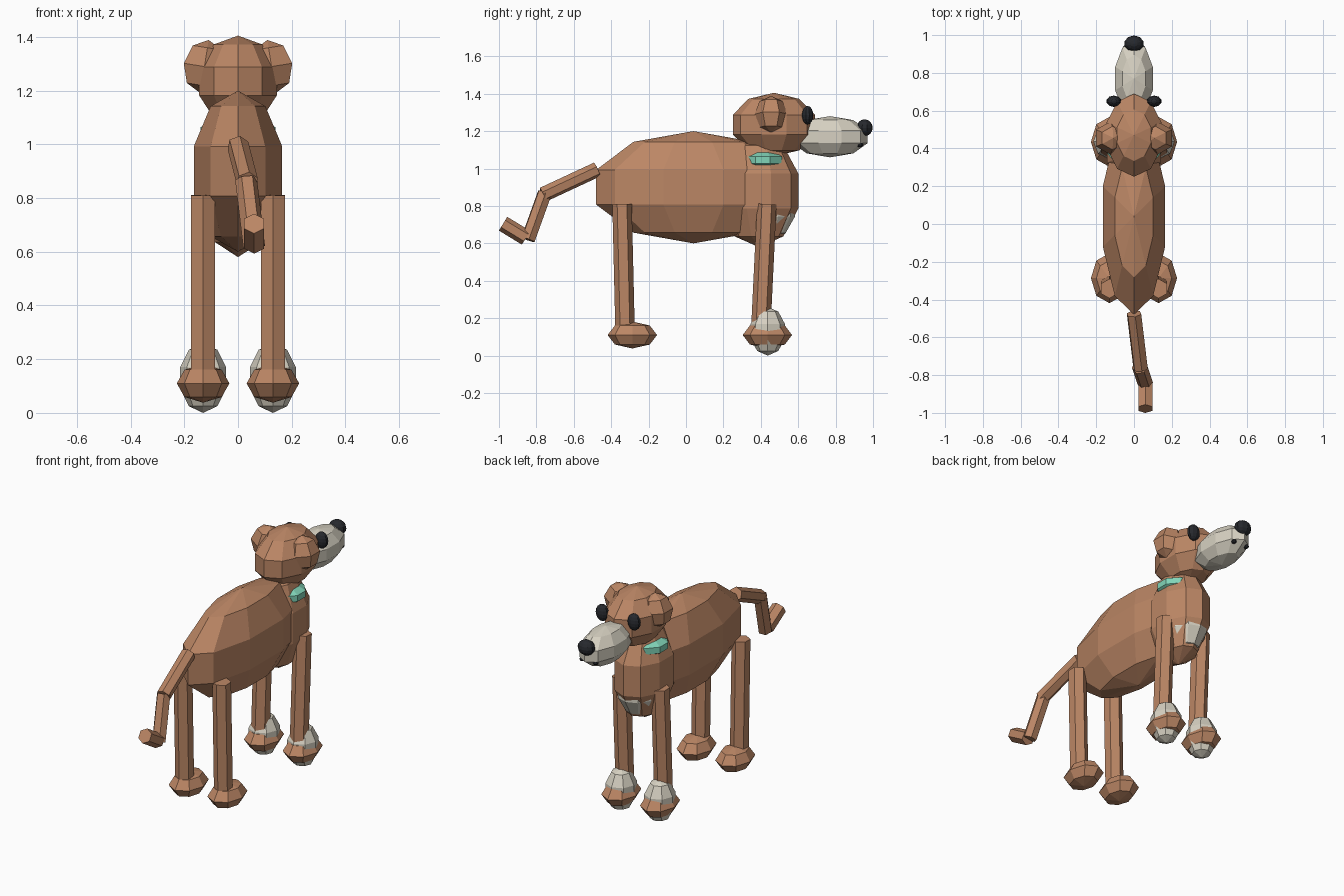
import bpy
import bmesh
from math import radians
from mathutils import Matrix, Vector

cube = bpy.data.objects.get("Cube")
if cube:
    bpy.data.objects.remove(cube)


def material(name, rgb):
    mat = bpy.data.materials.new(name)
    mat.use_nodes = True
    color = (*rgb, 1)
    mat.diffuse_color = color
    mat.node_tree.nodes["Principled BSDF"].inputs["Base Color"].default_value = color
    return mat


BROWN = material("brown fur", (0.50, 0.24, 0.13))
CREAM = material("cream fur", (0.68, 0.64, 0.54))
TEAL = material("teal collar", (0.22, 0.66, 0.48))
BLACK = material("black", (0.02, 0.022, 0.027))


def finish(name, bm, mat):
    mesh = bpy.data.meshes.new(name)
    bm.to_mesh(mesh)
    bm.free()
    mesh.materials.append(mat)
    obj = bpy.data.objects.new(name, mesh)
    bpy.context.collection.objects.link(obj)
    return obj


def ball(name, center, radii, mat, segments=10, rings=5, tilt=0):
    """Faceted ellipsoid with upright poles, optionally tilted sideways."""
    bm = bmesh.new()
    bmesh.ops.create_uvsphere(bm, u_segments=segments, v_segments=rings, radius=1)
    shape = (Matrix.Translation(center) @ Matrix.Rotation(radians(tilt), 4, "Y")
             @ Matrix.Diagonal((*radii, 1)))
    bm.transform(shape)
    return finish(name, bm, mat)


def rod(name, start, end, radius, mat):
    """Six-sided rod between two points."""
    a, b = Vector(start), Vector(end)
    bm = bmesh.new()
    bmesh.ops.create_cone(bm, cap_ends=True, segments=6, radius1=radius,
                          radius2=radius, depth=(b - a).length)
    turn = Vector((0, 0, 1)).rotation_difference(b - a).to_matrix().to_4x4()
    bm.transform(Matrix.Translation((a + b) / 2) @ turn)
    return finish(name, bm, mat)


# Torso
ball("body", (0, 0.04, 0.9), (0.182, 0.547, 0.3), BROWN)
ball("chest", (0, 0.39, 0.88), (0.157, 0.222, 0.3), BROWN)
ball("chest_patch", (0, 0.45, 0.80), (0.12, 0.14, 0.18), CREAM)
ball("collar", (0, 0.41, 1.045), (0.155, 0.13, 0.06), TEAL)

# Head
ball("head", (0, 0.47, 1.235), (0.16, 0.231, 0.17), BROWN)
ball("muzzle", (0, 0.77, 1.17), (0.11, 0.212, 0.11), CREAM)
ball("nose", (0, 0.955, 1.218), (0.052, 0.043, 0.045), BLACK, 10, 8)

# Tail, bent at two joints
rod("tail_base", (0, -0.475, 0.995), (0.035, -0.765, 0.86), 0.041, BROWN)
rod("tail_middle", (0.03, -0.755, 0.87), (0.06, -0.845, 0.62), 0.041, BROWN)
rod("tail_tip", (0.06, -0.855, 0.63), (0.06, -0.978, 0.705), 0.043, BROWN)

# Paired parts
for side, s in (("left", 1), ("right", -1)):
    ball(f"{side}_ear", (s * 0.125, 0.455, 1.29), (0.09, 0.088, 0.1),
         BROWN, 6, 4, tilt=-9 * s)
    ball(f"{side}_eye", (s * 0.107, 0.65, 1.285), (0.04, 0.03, 0.05), BLACK, 10, 8)
    ball(f"{side}_mouth_corner", (s * 0.045, 0.93, 1.127), (0.016, 0.018, 0.014),
         BLACK, 6, 4)
    x = s * 0.13
    for end, top_y, foot_y, paw_y in (("front", 0.432, 0.398, 0.435),
                                      ("back", -0.342, -0.325, -0.287)):
        rod(f"{side}_{end}_leg", (x, foot_y, 0.1), (x, top_y, 0.81), 0.052, BROWN)
        ball(f"{side}_{end}_paw", (x, paw_y, 0.11), (0.098, 0.132, 0.072),
             BROWN, 8, 4)
    ball(f"{side}_sock", (x, 0.437, 0.13), (0.09, 0.096, 0.13), CREAM, 8, 5)
